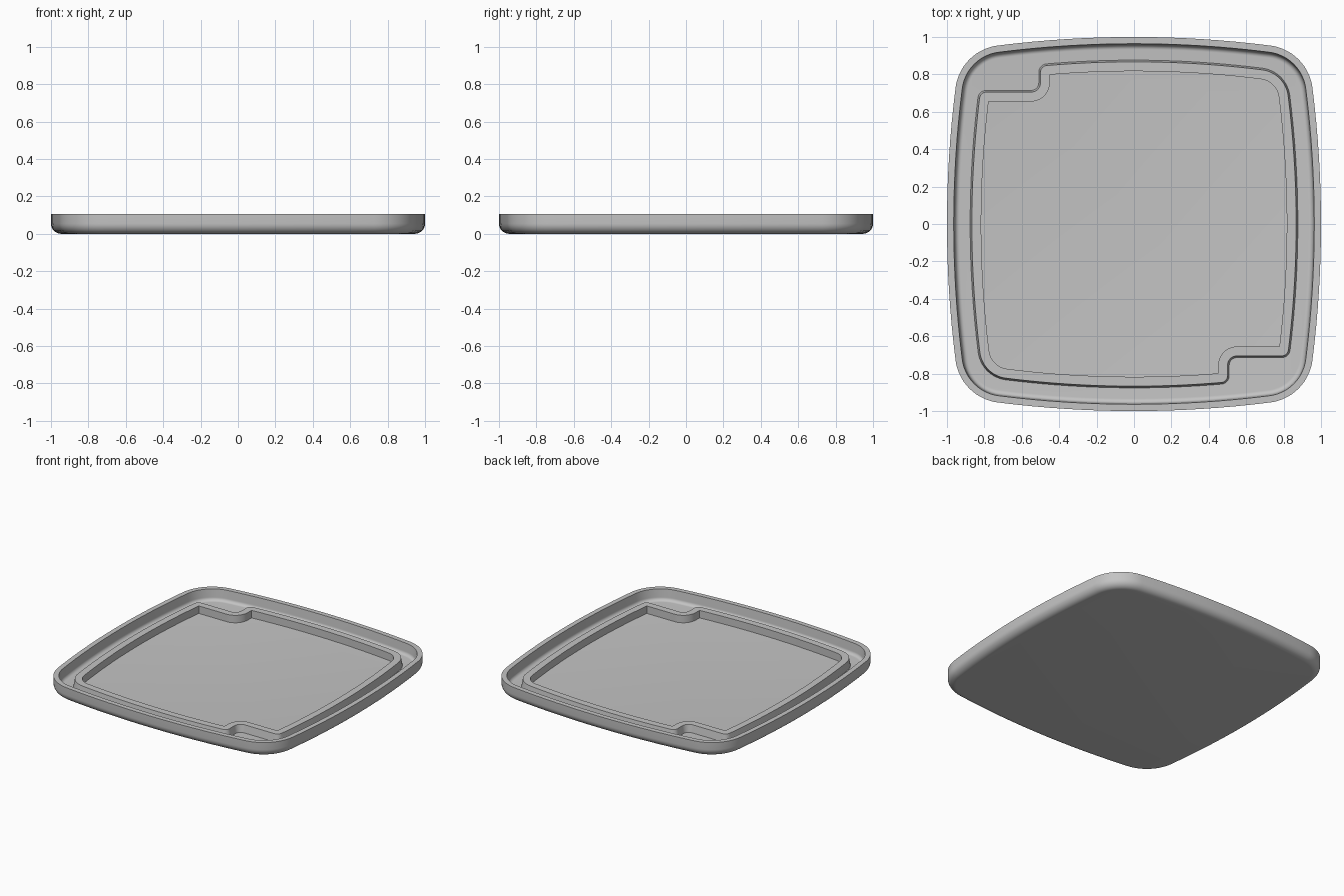
import bpy, bmesh, math
from mathutils import Vector

if "Cube" in bpy.data.objects:
    bpy.data.objects.remove(bpy.data.objects["Cube"], do_unlink=True)

FLOOR, RIM, RIDGE = 0.025, 0.107, 0.08

grey = bpy.data.materials.new("plain grey")
grey.use_nodes = True
grey.diffuse_color = (0.55, 0.55, 0.55, 1)
bsdf = next(n for n in grey.node_tree.nodes if n.type == 'BSDF_PRINCIPLED')
bsdf.inputs["Base Color"].default_value = grey.diffuse_color


def arc(centre, radius, start, end, steps):
    return [Vector((centre[0] + radius * math.cos(start + (end - start) * i / steps),
                    centre[1] + radius * math.sin(start + (end - start) * i / steps)))
            for i in range(steps + 1)]


def bow(half, bow_radius, corner):
    """Corner circle centre and half sweep of a bowed side."""
    k = half - bow_radius
    c = (k + math.sqrt(2 * (bow_radius - corner) ** 2 - k * k)) / 2
    return k, c, math.atan2(c, c - k)


def tray_outline(inset):
    """Square with bowed sides and round corners."""
    half, radius, corner = 1 - inset, 5.8 - inset, 0.26 - inset
    k, c, sweep = bow(half, radius, corner)
    quarter = arc((k, 0), radius, -sweep, sweep, 16)
    quarter += arc((c, c), corner, sweep, math.pi / 2 - sweep, 14)[1:-1]
    points = []
    for turn in range(4):
        for p in quarter:
            for _ in range(turn):
                p = Vector((-p.y, p.x))
            points.append(p)
    return points


def fillet(before, tip, after, radius, steps=8):
    """Round one corner of a path."""
    u, v = (before - tip).normalized(), (after - tip).normalized()
    half = u.angle(v) / 2
    centre = tip + (u + v).normalized() * radius / math.sin(half)
    t = radius / math.tan(half)
    a, b = tip + u * t - centre, tip + v * t - centre
    points = []
    for i in range(steps + 1):
        mix = a.lerp(b, i / steps)
        points.append(centre + (mix.normalized() * radius if radius else mix * 0))
    return points


def ridge_outline(inset):
    """Bowed square with two opposite corners notched."""
    half, radius, corner = 0.877 - inset, 5.5 - inset, 0.17 - inset
    k, c, sweep = bow(half, radius, corner)
    nx, ny = 0.51 - inset, 0.715 - inset
    side = lambda t: k + math.sqrt(radius ** 2 - t * t)
    tip_a = Vector((side(ny), -ny))
    tip_b = Vector((-nx, side(nx)))
    tip_c = Vector((-nx, ny))
    right = arc((k, 0), radius, -math.asin((ny - 0.08) / radius), sweep, 16)
    round_corner = arc((c, c), corner, sweep, math.pi / 2 - sweep, 12)[1:-1]
    top = arc((0, k), radius, math.pi / 2 - sweep,
              math.pi / 2 + math.asin((nx - 0.08) / radius), 16)
    convex = max(0.045 - inset, 0)
    half_path = fillet(-tip_c, tip_a, right[0], convex)
    half_path += right + round_corner + top
    half_path += fillet(top[-1], tip_b, tip_c, convex)
    half_path += fillet(tip_b, tip_c, -tip_a, 0.04 + inset)
    return half_path + [-p for p in half_path]


def loft(name, outline, profile, closed):
    """Sweep an (inset, height) profile around an outline."""
    bm = bmesh.new()
    rings = [[bm.verts.new((p.x, p.y, z)) for p in outline(d)] for d, z in profile]
    pairs = list(zip(rings, rings[1:]))
    if closed:
        pairs.append((rings[-1], rings[0]))
    else:
        bm.faces.new(rings[0][::-1])
        bm.faces.new(rings[-1])
    for low, high in pairs:
        for i in range(len(low)):
            j = (i + 1) % len(low)
            bm.faces.new((low[i], low[j], high[j], high[i]))
    bmesh.ops.remove_doubles(bm, verts=bm.verts, dist=0.0005)
    bmesh.ops.recalc_face_normals(bm, faces=bm.faces)
    mesh = bpy.data.meshes.new(name)
    bm.to_mesh(mesh)
    bm.free()
    mesh.materials.append(grey)
    obj = bpy.data.objects.new(name, mesh)
    bpy.context.collection.objects.link(obj)
    bpy.ops.object.select_all(action='DESELECT')
    obj.select_set(True)
    bpy.context.view_layer.objects.active = obj
    bpy.ops.object.shade_smooth_by_angle(angle=math.radians(30))


# Tray: rounded underside, upright rim, coved inner wall and flat floor
quarter_turn = [math.pi / 2 * i / 8 for i in range(9)]
under = [(0.055 * (1 - math.sin(a)), 0.055 * (1 - math.cos(a))) for a in quarter_turn]
cove = [(0.042 + 0.025 * (1 - math.cos(a)), FLOOR + 0.025 * (1 - math.sin(a)))
        for a in quarter_turn]
loft("tray", tray_outline, under + [(0, RIM), (0.036, RIM)] + cove, False)

# Raised ridge with notched corners, standing on the floor
loft("inner_ridge", ridge_outline,
     [(0, FLOOR - 0.005), (0.01, RIDGE), (0.06, RIDGE), (0.06, FLOOR - 0.005)], True)
